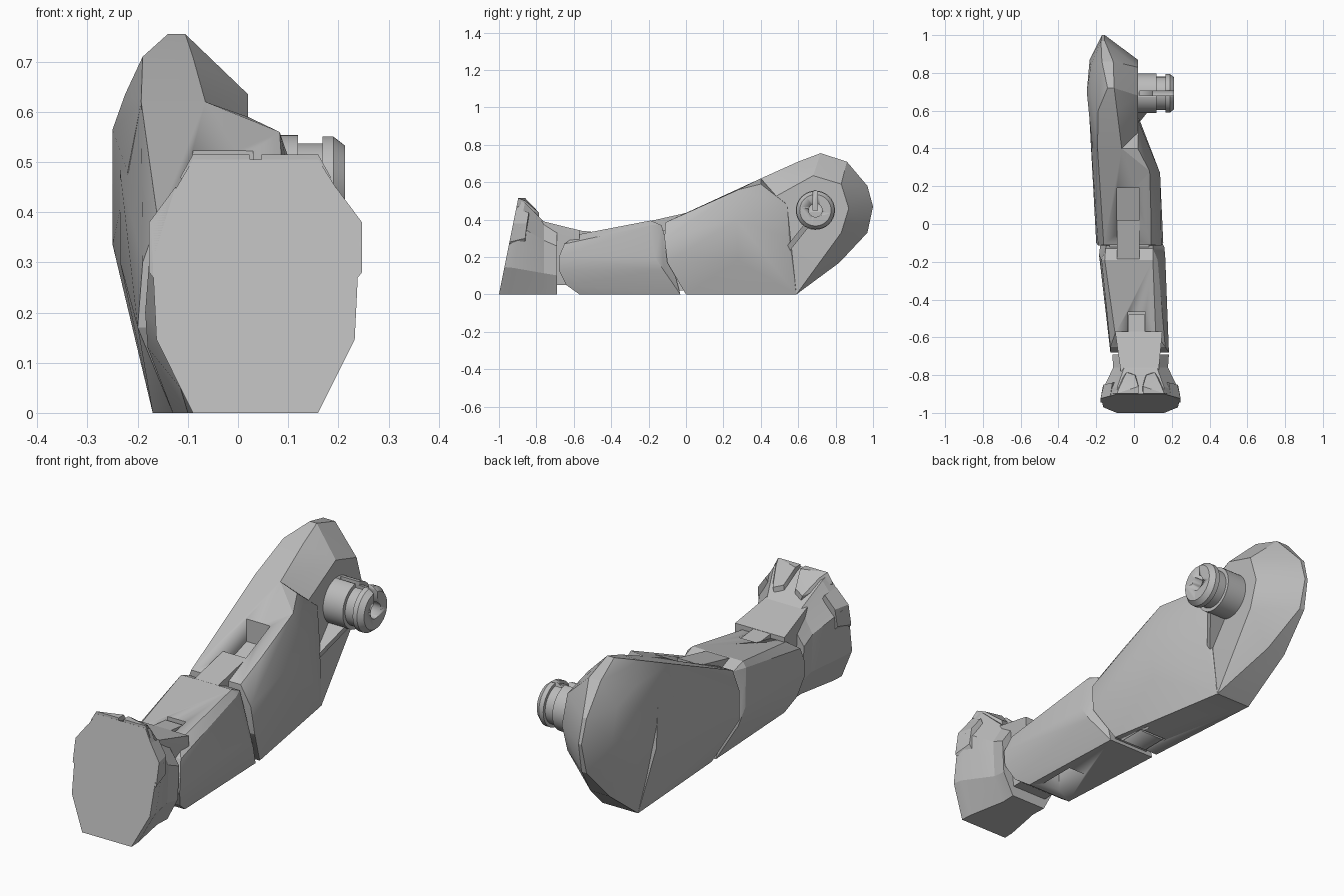
import bpy, bmesh, math
from mathutils import Vector

cube = bpy.data.objects.get("Cube")
if cube:
    bpy.data.objects.remove(cube)

GREY = (0.5, 0.5, 0.5, 1)
mat = bpy.data.materials.new("mid_grey_plastic")
mat.use_nodes = True
mat.diffuse_color = GREY
mat.node_tree.nodes["Principled BSDF"].inputs["Base Color"].default_value = GREY


def finish(name, bm, angle=22):
    bmesh.ops.recalc_face_normals(bm, faces=bm.faces)
    me = bpy.data.meshes.new(name)
    bm.to_mesh(me)
    bm.free()
    ob = bpy.data.objects.new(name, me)
    bpy.context.collection.objects.link(ob)
    me.materials.append(mat)
    bpy.ops.object.select_all(action="DESELECT")
    ob.select_set(True)
    bpy.context.view_layer.objects.active = ob
    bpy.ops.object.shade_smooth_by_angle(angle=math.radians(angle))
    return ob


def hull(name, pts):
    bm = bmesh.new()
    for p in pts:
        bm.verts.new(p)
    res = bmesh.ops.convex_hull(bm, input=bm.verts)
    loose = [v for v in bm.verts if not v.link_faces]
    bmesh.ops.delete(bm, geom=loose, context="VERTS")
    bmesh.ops.dissolve_limit(bm, angle_limit=0.02, verts=bm.verts, edges=bm.edges)
    return finish(name, bm)


def bars(*rows):
    """Each row (y, z, x_right, x_left) gives a pair of points across the limb."""
    return [(x, y, z) for y, z, a, b in rows for x in (a, b)]


def block(name, x0, x1, y0, y1, z0, z1):
    return hull(name, [(x, y, z) for x in (x0, x1) for y in (y0, y1) for z in (z0, z1)])


def cut(ob, cutter):
    m = ob.modifiers.new("cut", "BOOLEAN")
    m.operation = "DIFFERENCE"
    m.solver = "EXACT"
    m.object = cutter
    cutter.hide_render = True
    cutter.hide_viewport = True
    cutter.display_type = "WIRE"


def loft(name, rings):
    bm = bmesh.new()
    rows = [[bm.verts.new(p) for p in r] for r in rings]
    for a, b in zip(rows, rows[1:]):
        for i in range(len(a)):
            j = (i + 1) % len(a)
            bm.faces.new((a[i], a[j], b[j], b[i]))
    bm.faces.new(rows[0])
    bm.faces.new(rows[-1])
    return finish(name, bm)


# Foot: flared block with a leaning flat sole
MID = 0.035
outline = [(-.6, 0), (.6, 0), (.95, .29), (.98, .54), (1, .74), (.6, 1),
           (-.6, 1), (-.8, .86), (-1, .74), (-.98, .54), (-.95, .29)]
stations = [(.208, .505, -1, .2), (.205, .49, -.95, .18), (.145, .39, -.76, 0), (.15, .35, -.69, 0)]
loft("foot", [[(MID + x * w, y + lean * z * h, z * h) for x, z in outline]
              for w, h, y, lean in stations])

# Toe claws: two on top, one on each flank
for side, label in ((-1, "right"), (1, "left")):
    top = [(.012, -.897, .515), (.125, -.897, .515), (.15, -.9, .47), (.012, -.86, .515),
           (.11, -.86, .5), (.03, -.80, .452), (.075, -.785, .435)]
    flank = [(.212, -.944, .28), (.212, -.924, .38), (.16, -.91, .45), (.2, -.86, .3),
             (.195, -.85, .38), (.15, -.84, .44)]
    for kind, pts in (("upper", top), ("flank", flank)):
        inner = [(x * .85, y, z - .04) for x, y, z in pts]
        hull(f"{label}_{kind}_toe", [(MID + side * x, y, z) for x, y, z in pts + inner])

# Ankle: sloping bridge and its hinge tab
hull("ankle_bridge", bars((-.78, .395, .13, -.07), (-.57, .343, .15, -.1), (-.57, .29, .15, -.1),
                          (-.74, .05, .12, -.06), (-.6, .05, .12, -.06)))
hull("ankle_tab", bars((-.6, .345, .058, -.03), (-.48, .332, .058, -.03),
                       (-.6, .2, .058, -.03), (-.48, .25, .058, -.03)))

# Shin: rounded shell, chamfered at the knee
shin = hull("shin", bars((-.57, 0, .13, -.1), (-.64, .05, .155, -.115), (-.68, .13, .18, -.125),
                         (-.68, .2, .185, -.125), (-.65, .27, .165, -.125), (-.58, .32, .115, -.1),
                         (-.19, .395, .1, -.155), (-.19, .37, .125, -.172), (-.165, .2, .165, -.185),
                         (-.12, .13, .16, -.18), (-.03, 0, .11, -.13), (-.13, .37, .1, -.15)))
cut(shin, block("ankle_slot_cutter", -.032, .062, -.6, -.465, .25, .5))
cut(shin, block("shin_underside_cutter", 0, .09, -.52, -.34, -.1, .12))

# Knee: inner core and the raised tongue on top
hull("knee_core", bars((-.2, .33, .08, -.13), (0, .36, .08, -.13), (-.1, .02, .08, -.1), (.06, .02, .08, -.1)))
hull("knee_tongue", bars((-.3, .368, .03, -.09), (.02, .44, .03, -.09),
                         (-.3, .2, .03, -.09), (.02, .2, .03, -.09)))

# Thigh: tapering lower half with a pit behind the knee tongue
thigh = hull("thigh", bars((-.11, .385, .09, -.16), (.04, .452, .09, -.168), (.28, .56, .083, -.185),
                           (.4, .59, .02, -.19), (.4, .62, -.065, -.193), (-.115, .3, .145, -.19),
                           (-.1, .17, .155, -.2), (0, 0, .11, -.13), (.27, .4, .138, -.215),
                           (.28, .18, .12, -.205), (.55, .3, .03, -.235), (.54, .48, .025, -.235),
                           (.59, 0, .01, -.17)))
cut(thigh, hull("knee_pit_cutter", bars((-.05, .8, .03, -.09), (.19, .8, .03, -.09),
                                        (-.05, .34, .03, -.09), (.19, .42, .03, -.09))))
for i, (x0, x1, y0, y1) in enumerate([(-.075, -.065, -.03, .12), (.055, .065, -.03, .12),
                                      (-.075, .065, .12, .13)]):
    cut(thigh, block(f"knee_groove_cutter_{i}", x0, x1, y0, y1, -.05, .03))

# Hip: domed outer flank, bevelled rim, flat inner panel
hull("hip", bars((.72, .755, -.105, -.14), (.86, .71, -.11, -.17), (.97, .58, -.155, -.175),
                 (1, .47, -.155, -.17), (.97, .33, -.15, -.175), (.82, .17, -.09, -.185),
                 (.59, 0, .01, -.17), (.4, .62, -.065, -.193), (.6, .71, -.09, -.19),
                 (.4, .48, .02, -.22), (.68, .635, .02, -.225), (.83, .59, .02, -.23),
                 (.87, .46, .02, -.235), (.83, .33, .02, -.23), (.7, .565, 0, -.25),
                 (.7, .335, 0, -.25), (.45, .05, .01, -.16)))

# Hip peg: grooved round pin with a bore and an upward slit
PY, PZ = .692, .45
profile = [(-.03, .105), (.12, .105), (.12, .088), (.168, .088), (.168, .102), (.19, .102), (.213, .084)]
peg = loft("hip_peg", [[(x, PY + r * math.cos(t), PZ + r * math.sin(t))
                        for t in (math.tau * k / 32 for k in range(32))] for x, r in profile])
bore = [[(x, PY + .036 * math.cos(t), PZ + .036 * math.sin(t))
         for t in (math.tau * k / 20 for k in range(20))] for x in (.1, .3)]
cut(peg, loft("peg_bore_cutter", bore))
cut(peg, block("peg_slit_cutter", .03, .3, PY - .012, PY + .012, PZ, .7))

# Gusset: triangular fin bracing the peg
along = Vector((0, .62, .78))
across = Vector((0, .78, -.62)) * .014
tip, root = Vector((0, .545, .243)), Vector((0, .65, .375))
hull("peg_gusset", [Vector((x, 0, 0)) + p + s * across for s in (-1, 1)
                    for x, p in ((0, tip), (.025, tip), (0, root + along * .05),
                                 (.11, root + along * .05), (.11, root))])
